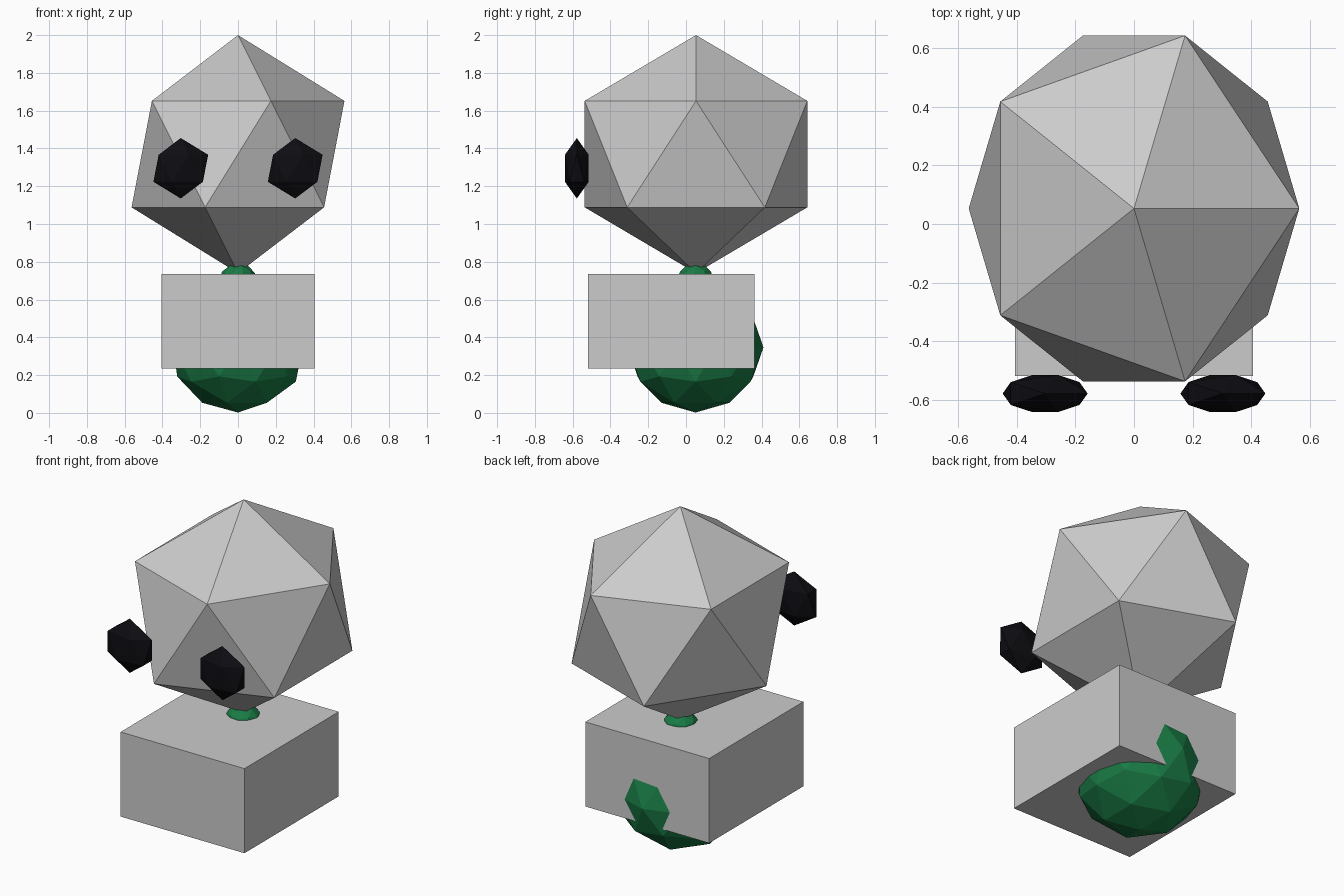
import bpy

if "Cube" in bpy.data.objects:
    bpy.data.objects.remove(bpy.data.objects["Cube"])


def material(name, rgb):
    m = bpy.data.materials.new(name)
    m.diffuse_color = (*rgb, 1)
    m.use_nodes = True
    m.node_tree.nodes["Principled BSDF"].inputs["Base Color"].default_value = m.diffuse_color
    return m


green = material("green", (0.01, 0.2, 0.06))
black = material("black", (0.004, 0.004, 0.006))


def ball(name, loc, scale, subdivisions, mat=None):
    bpy.ops.mesh.primitive_ico_sphere_add(subdivisions=subdivisions, radius=1, location=loc)
    ob = bpy.context.object
    ob.name = name
    ob.scale = scale
    bpy.ops.object.transform_apply(location=False, rotation=False, scale=True)
    if mat:
        ob.data.materials.append(mat)
    return ob


# Head: single large faceted ball, slightly deeper than wide
ball("head", (0, 0.053, 1.37), (0.63, 0.693, 0.63), 1)

# Eyes: flattened faceted balls floating in front of the head
for side, x in (("left", -0.303), ("right", 0.303)):
    ball(side + "_eye", (x, -0.578, 1.295), (0.162, 0.074, 0.16), 1, black)

# Body ball, poking out below and behind the torso box
ball("body", (0, 0.05, 0.347), (0.36, 0.36, 0.345), 2, green)

# Neck ball between torso box and head
ball("neck", (0, 0.05, 0.695), (0.1, 0.1, 0.1), 2, green)

# Torso box
bpy.ops.mesh.primitive_cube_add(size=1, location=(0, -0.078, 0.485))
torso = bpy.context.object
torso.name = "torso_box"
torso.scale = (0.81, 0.88, 0.50)
bpy.ops.object.transform_apply(location=False, rotation=False, scale=True)
